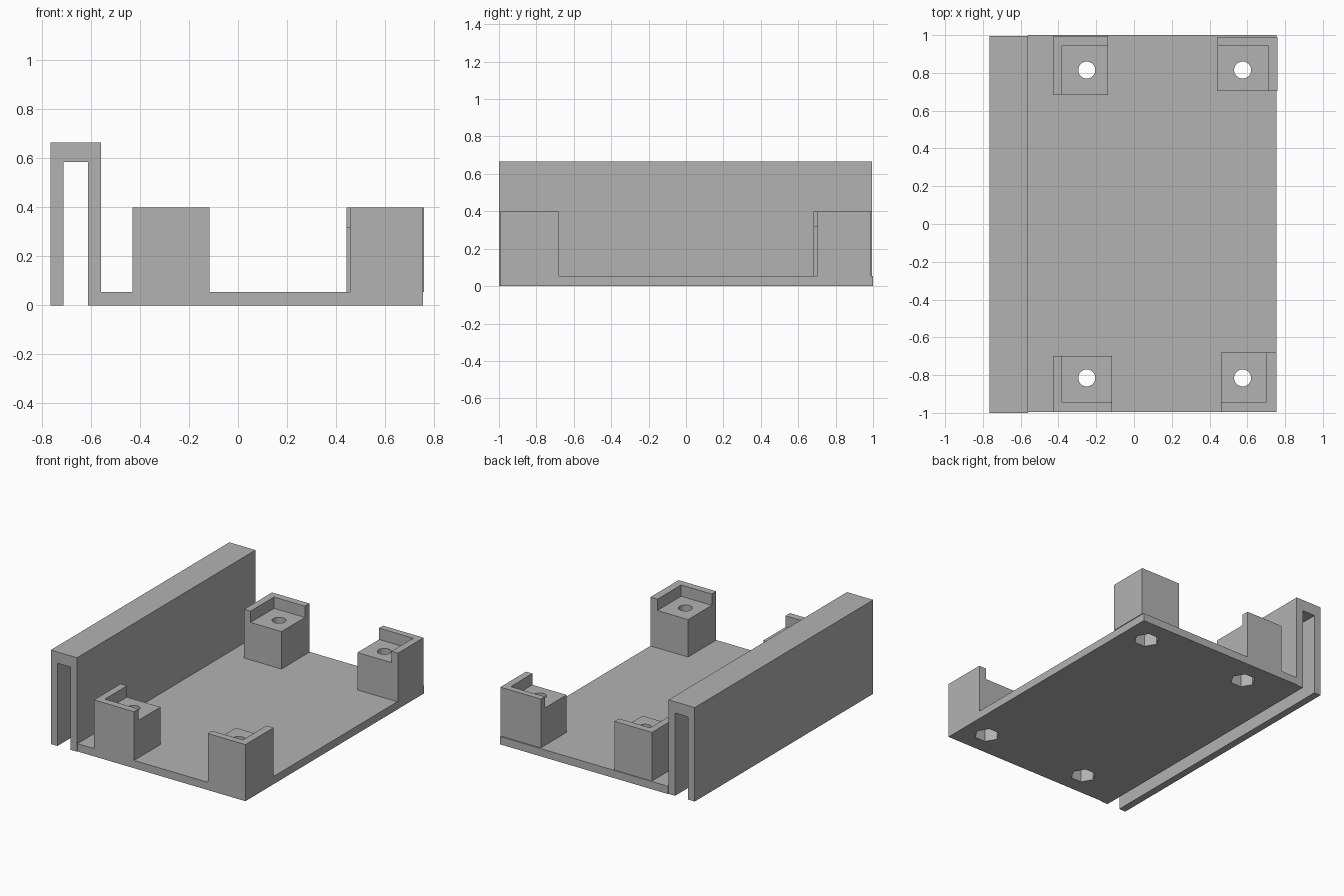
import bpy
import bmesh
from mathutils import Vector

cube = bpy.data.objects.get("Cube")
if cube:
    bpy.data.objects.remove(cube, do_unlink=True)

GREY = bpy.data.materials.new("light grey plastic")
GREY.use_nodes = True
colour = (0.45, 0.45, 0.45, 1)
GREY.diffuse_color = colour
GREY.node_tree.nodes["Principled BSDF"].inputs["Base Color"].default_value = colour

FLOOR, SEAT, RIM = 0.055, 0.32, 0.40
FRONT, BACK = -0.995, 1.0


def prism(name, points, direction):
    """Extrude a closed outline of 3D points along a vector."""
    bm = bmesh.new()
    face = bm.faces.new([bm.verts.new(p) for p in points])
    new = bmesh.ops.extrude_face_region(bm, geom=[face])["geom"]
    verts = [v for v in new if isinstance(v, bmesh.types.BMVert)]
    bmesh.ops.translate(bm, verts=verts, vec=Vector(direction))
    bmesh.ops.recalc_face_normals(bm, faces=bm.faces[:])
    mesh = bpy.data.meshes.new(name)
    bm.to_mesh(mesh)
    bm.free()
    mesh.materials.append(GREY)
    obj = bpy.data.objects.new(name, mesh)
    bpy.context.collection.objects.link(obj)
    return obj


def flat(name, outline, z0, z1):
    return prism(name, [(x, y, z0) for x, y in outline], (0, 0, z1 - z0))


def box(name, x0, x1, y0, y1, z0, z1):
    return flat(name, [(x0, y0), (x1, y0), (x1, y1), (x0, y1)], z0, z1)


def drill(target, x, y, radius, sides, z0, z1):
    """Cut a vertical round or hexagonal hole."""
    bpy.ops.mesh.primitive_cylinder_add(
        vertices=sides, radius=radius, depth=z1 - z0,
        location=(x, y, (z0 + z1) / 2),
        rotation=(0, 0, 0.5235988 if sides == 6 else 0))
    cutter = bpy.context.object
    cutter.hide_render = True
    cutter.data.materials.append(GREY)
    mod = target.modifiers.new("hole", 'BOOLEAN')
    mod.operation = 'DIFFERENCE'
    mod.solver = 'EXACT'
    mod.object = cutter
    bpy.context.view_layer.objects.active = target
    bpy.ops.object.modifier_apply(modifier=mod.name)
    bpy.data.objects.remove(cutter, do_unlink=True)


# Hanging hook: upside-down channel along the whole side
x_out, x_in, wall = -0.765, -0.56, 0.052
hook = [(x_out, 0), (x_out + wall, 0), (x_out + wall, 0.585), (x_in - wall, 0.585),
        (x_in - wall, 0), (x_in, 0), (x_in, 0.665), (x_out, 0.665)]
prism("hook_channel", [(x, -1.0, z) for x, z in hook], (0, 1.995, 0))

# Base plate
plate = box("base_plate", x_in, 0.755, FRONT, BACK, 0, FLOOR)

# Corner posts: hole centre, outer corner, wall inner corner, post inner corner
CORNERS = {
    "front_right": ((-0.25, -0.815), (-0.43, -0.995), (-0.38, -0.945), (-0.117, -0.70)),
    "front_left": ((0.575, -0.815), (0.755, -0.995), (0.70, -0.945), (0.46, -0.68)),
    "back_left": ((0.575, 0.815), (0.76, 0.99), (0.71, 0.945), (0.443, 0.703)),
    "back_right": ((-0.25, 0.815), (-0.43, 0.995), (-0.38, 0.945), (-0.138, 0.683)),
}
for side, ((hx, hy), (ox, oy), (wx, wy), (px, py)) in CORNERS.items():
    post = box(side + "_post", wx, px, wy, py, FLOOR, SEAT)
    flat(side + "_corner_wall",
         [(ox, oy), (px, oy), (px, wy), (wx, wy), (wx, py), (ox, py)], FLOOR, RIM)
    # Screw hole from the top, hexagonal nut pocket from the bottom
    drill(post, hx, hy, 0.045, 32, 0, 0.5)
    drill(post, hx, hy, 0.083, 6, -0.1, 0.12)
    drill(plate, hx, hy, 0.083, 6, -0.1, 0.12)
